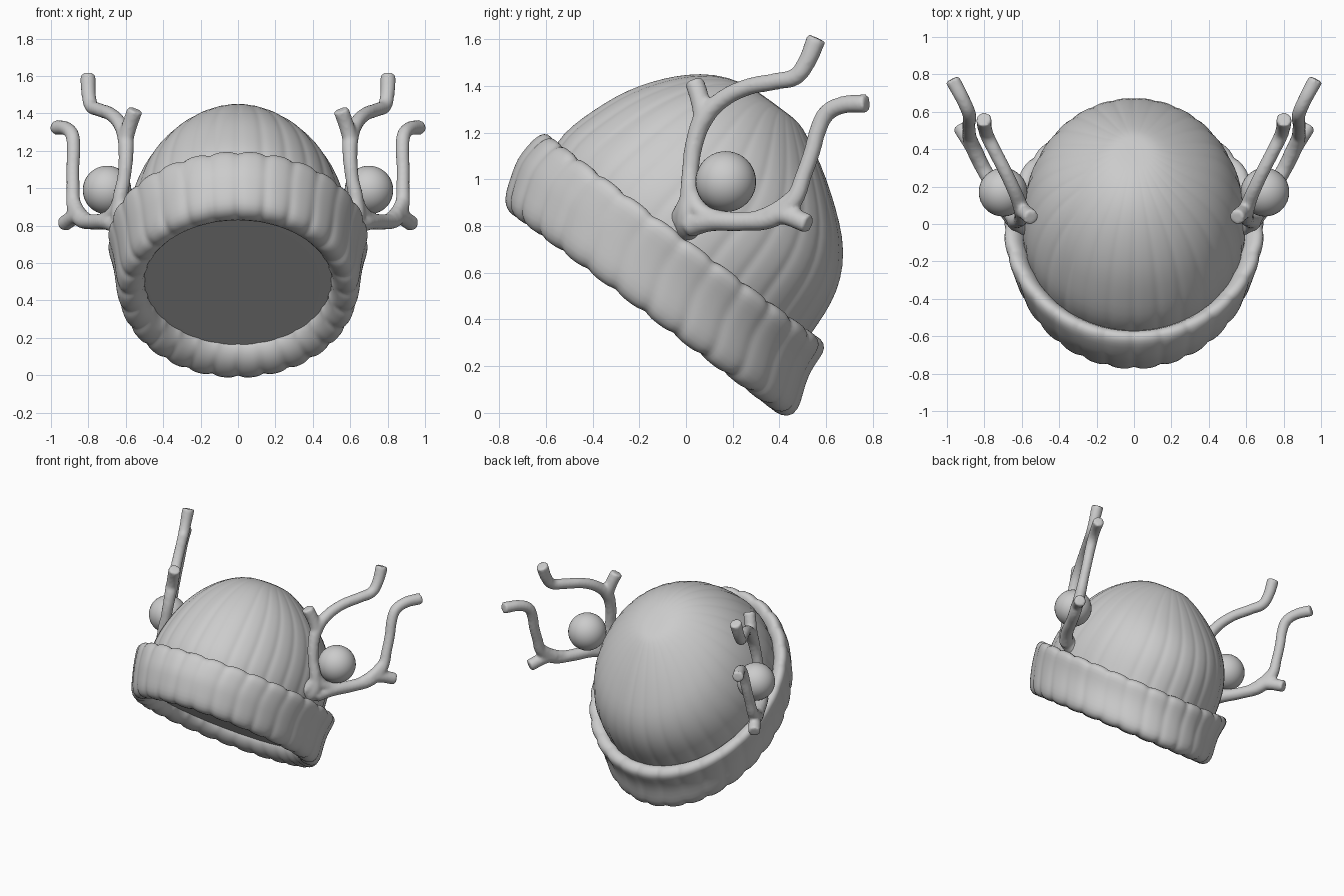
import bpy, bmesh, math
from mathutils import Vector

if "Cube" in bpy.data.objects:
    bpy.data.objects.remove(bpy.data.objects["Cube"])

RIBS = 28
SEGS = RIBS * 6


def loft(name, rings, puff, close):
    """Skin tilted elliptical rings: x radius, y radius, y offset, height, rib depth."""
    bm = bmesh.new()
    loops = []
    for rx, ry, c, v, d in rings:
        loop = []
        for i in range(SEGS):
            a = 2 * math.pi * i / SEGS
            valley = (1 - abs(math.sin(a * RIBS / 2))) ** 2
            k = 1 - d * valley
            x, u = rx * k * math.cos(a), c + ry * k * math.sin(a)
            w = .14 + (v - .14) * (1 - puff * valley)
            loop.append(bm.verts.new((x, -.15 + .8 * u + .6 * w, .455 - .6 * u + .8 * w)))
        loops.append(loop)
    pairs = list(zip(loops, loops[1:]))
    if close:
        pairs.append((loops[-1], loops[0]))
    for A, B in pairs:
        for i in range(SEGS):
            j = (i + 1) % SEGS
            bm.faces.new((A[i], B[i], B[j], A[j]))
    if not close:
        bm.faces.new(loops[0])
        bm.faces.new(loops[-1])
    bmesh.ops.recalc_face_normals(bm, faces=bm.faces)
    ob = link(name, bm)
    s = ob.modifiers.new("smooth", 'SUBSURF')
    s.levels = s.render_levels = 1
    return ob


def link(name, bm):
    me = bpy.data.meshes.new(name)
    bm.to_mesh(me)
    bm.free()
    for p in me.polygons:
        p.use_smooth = True
    ob = bpy.data.objects.new(name, me)
    bpy.context.collection.objects.link(ob)
    return ob


# Crown of the hat, closed underneath by a flat lining
loft("hat_crown", [
    (.005, .006, -.05, 1.012, 0), (.07, .08, -.07, 1.012, .005), (.14, .16, -.105, 1.005, .01),
    (.24, .27, -.115, .958, .012), (.34, .375, -.10, .888, .012), (.42, .462, -.083, .813, .012),
    (.485, .545, -.062, .73, .012), (.537, .61, -.052, .633, .012), (.575, .652, -.05, .526, .012),
    (.595, .677, -.06, .42, .012), (.60, .685, -.065, .32, .012), (.59, .675, -.05, .2, .01),
    (.58, .665, -.03, .06, .01), (.575, .66, -.03, .045, 0), (.4, .45, -.03, .045, 0),
    (.2, .22, -.03, .045, 0), (.01, .01, -.03, .045, 0)], 0, False)

# Turned-up ribbed cuff with a thick rolled lip
loft("hat_cuff", [
    (.515, .585, -.03, .12, .01), (.495, .565, -.03, .05, .015), (.51, .60, -.025, -.005, .02),
    (.545, .65, -.02, -.037, .02), (.59, .71, -.008, -.045, .018), (.628, .76, -.004, -.03, .015),
    (.65, .785, -.01, .02, .012), (.658, .782, -.035, .09, .01), (.668, .78, -.06, .16, .01),
    (.683, .775, -.063, .23, .012), (.70, .773, -.06, .285, .015), (.688, .755, -.06, .32, .015),
    (.65, .715, -.07, .33, .015), (.60, .67, -.07, .30, .01), (.56, .65, -.05, .2, .01)], .07, True)


def mirror(ob):
    ob.modifiers.new("mirror", 'MIRROR').use_mirror_merge = False


# Antlers: tubes laid out in a leaning plane, fused together
def plane(y, z, dx=0):
    return Vector((.796 + .548 * y - .187 * z + dx, y, z))


branches = [
    # (y, z, radius, shift in x)
    [(.01, .77, .05, -.11), (.01, .82, .055, -.03), (.015, .92, .042), (.02, 1.05, .037),
     (.04, 1.17, .04), (.075, 1.26, .044), (.14, 1.33, .039), (.25, 1.39, .037),
     (.39, 1.42, .037), (.47, 1.44, .038), (.51, 1.49, .039), (.56, 1.605, .043)],
    [(.075, 1.25, .042), (.06, 1.34, .042), (.035, 1.42, .043)],
    [(.01, .91, .04), (-.015, .86, .04, -.03), (-.04, .81, .04, -.08)],
    [(.015, .80, .05, -.02), (.10, .82, .045), (.25, .82, .042), (.37, .835, .043),
     (.455, .90, .04), (.505, 1.02, .036), (.54, 1.12, .036), (.565, 1.21, .037),
     (.60, 1.28, .038), (.66, 1.315, .038), (.775, 1.325, .041)],
    [(.36, .855, .042), (.43, .845, .042), (.525, .808, .043)],
    # webs that fill the forks
    [(.02, .95, .035), (.06, .865, .04), (.16, .83, .035)],
    [(.30, .83, .035), (.39, .865, .04), (.465, .93, .033)],
]
cu = bpy.data.curves.new("antler", 'CURVE')
cu.dimensions = '3D'
cu.bevel_depth = 1
cu.bevel_resolution = 4
cu.resolution_u = 6
cu.use_fill_caps = True
for pts in branches:
    sp = cu.splines.new('BEZIER')
    sp.bezier_points.add(len(pts) - 1)
    for bp, (y, z, r, *dx) in zip(sp.bezier_points, pts):
        bp.co = plane(y, z, *dx)
        bp.radius = r
        bp.handle_left_type = bp.handle_right_type = 'AUTO'
antler = bpy.data.objects.new("antlers", cu)
bpy.context.collection.objects.link(antler)
bpy.context.view_layer.objects.active = antler
antler.select_set(True)
bpy.ops.object.convert(target='MESH')
antler = bpy.context.view_layer.objects.active
rm = antler.modifiers.new("fuse", 'REMESH')
rm.mode = 'VOXEL'
rm.voxel_size = .011
rm.use_smooth_shade = True
sm = antler.modifiers.new("soften", 'SMOOTH')
sm.factor = .5
sm.iterations = 6
mirror(antler)

# Ball sitting in the fork of each antler
bm = bmesh.new()
bmesh.ops.create_uvsphere(bm, u_segments=32, v_segments=20, radius=.13)
bmesh.ops.translate(bm, verts=bm.verts, vec=(.70, .17, .99))
mirror(link("antler_balls", bm))
